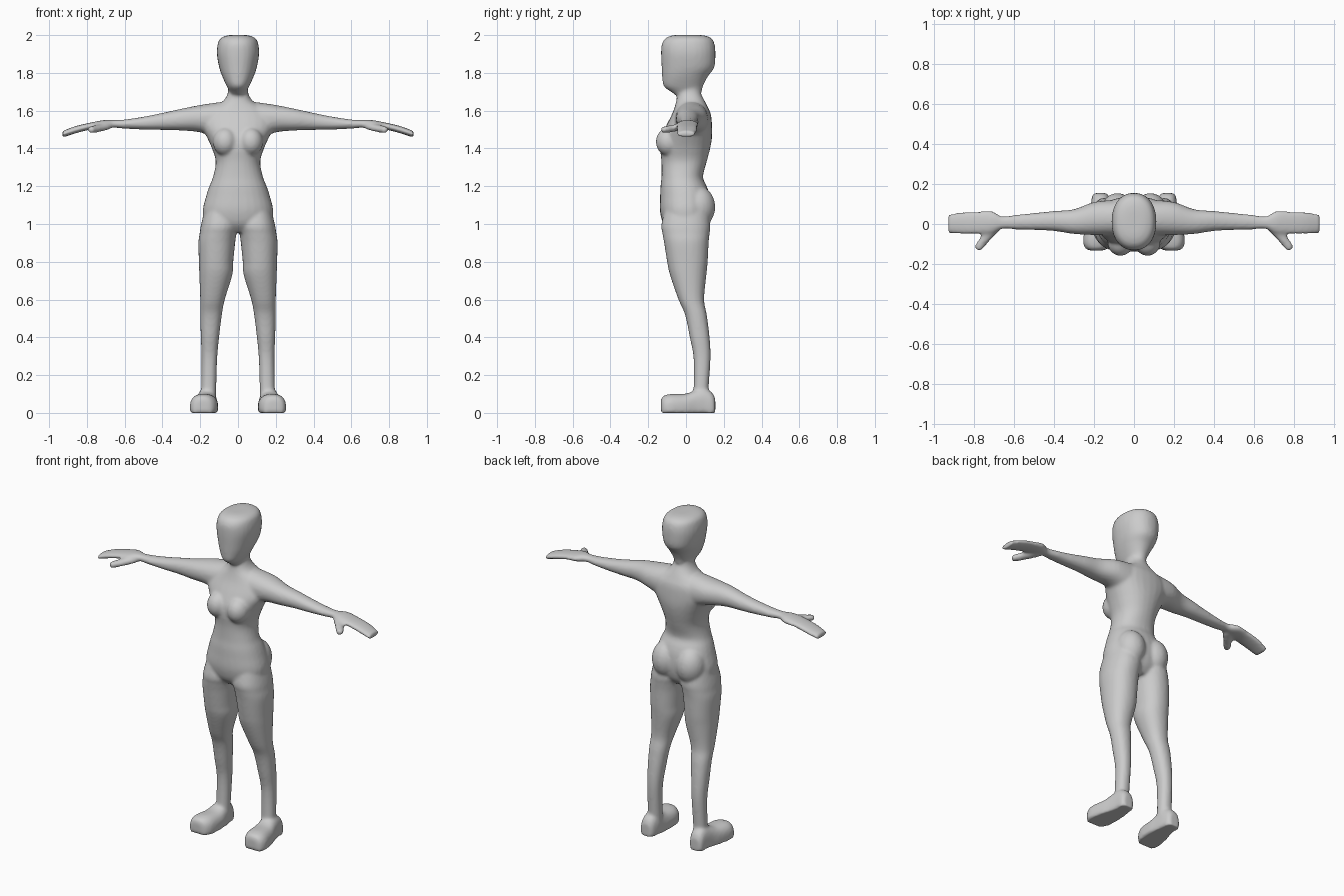
import bpy, bmesh, math
from mathutils import Vector, Matrix

bm = bmesh.new()
SIDES = 28


def spline(rings, steps=4):
    """Catmull-Rom interpolation between the key sections."""
    out = []
    for i in range(len(rings) - 1):
        p = [rings[max(0, min(len(rings) - 1, i + k))] for k in (-1, 0, 1, 2)]
        for s in range(steps):
            t = s / steps
            out.append([0.5 * (2 * b + (c - a) * t + (2 * a - 5 * b + 4 * c - d) * t * t
                               + (3 * b - a - 3 * c + d) * t ** 3) for a, b, c, d in zip(*p)])
    return out + [list(rings[-1])]


def loft(rings, axis, side=1, power=2.2):
    """Closed skin through sections (position, u0, u1, v0, v1) along an axis."""
    loops = []
    for t, u0, u1, v0, v1 in spline(rings):
        loop = []
        for k in range(SIDES):
            a = 2 * math.pi * k / SIDES
            c, s = math.cos(a), math.sin(a)
            u = (u0 + u1) / 2 + (u1 - u0) / 2 * math.copysign(abs(c) ** (2 / power), c)
            v = (v0 + v1) / 2 + (v1 - v0) / 2 * math.copysign(abs(s) ** (2 / power), s)
            x, y, z = {'x': (t, u, v), 'y': (u, t, v), 'z': (u, v, t)}[axis]
            loop.append(bm.verts.new((x * side, y, max(z, 0))))
        loops.append(loop)
    for a, b in zip(loops, loops[1:]):
        for k in range(SIDES):
            n = (k + 1) % SIDES
            bm.faces.new((a[k], a[n], b[n], b[k]))
    bm.faces.new(loops[0][::-1])
    bm.faces.new(loops[-1])


def ball(centre, radii):
    m = Matrix.Translation(Vector(centre)) @ Matrix.Diagonal((*radii, 1))
    bmesh.ops.create_uvsphere(bm, u_segments=24, v_segments=16, radius=1, matrix=m)


# Torso and neck: height, half width, front, back
torso = [(.955, .08, -.08, .08), (1.0, .17, -.12, .115), (1.07, .187, -.138, .13),
         (1.15, .168, -.137, .125), (1.2, .152, -.135, .11), (1.25, .132, -.13, .09),
         (1.33, .118, -.13, .11), (1.4, .138, -.137, .128), (1.46, .165, -.13, .138),
         (1.52, .195, -.105, .138), (1.58, .185, -.075, .132), (1.62, .13, -.06, .115),
         (1.65, .08, -.052, .10), (1.69, .055, -.045, .08), (1.74, .05, -.04, .075)]
loft([(z, -w, w, f, b) for z, w, f, b in torso], 'z')

# Head
head = [(1.672, .035, -.04, .06), (1.70, .045, -.08, .083), (1.73, .06, -.118, .09),
        (1.78, .083, -.126, .115), (1.83, .1, -.129, .15), (1.9, .112, -.132, .156),
        (1.95, .108, -.129, .152), (1.98, .096, -.112, .138), (1.995, .07, -.085, .11),
        (2.001, .035, -.05, .07)]
loft([(z, -w, w, f, b) for z, w, f, b in head], 'z')

# Leg, foot, arm with hand, and thumb sections
leg = [(1.12, .02, .165, -.10, .11), (1.0, .0, .195, -.13, .128), (.95, .008, .203, -.125, .125),
       (.9, .015, .21, -.116, .12), (.8, .025, .207, -.10, .115), (.73, .03, .205, -.085, .108),
       (.6, .07, .2, -.04, .096), (.52, .085, .2, -.005, .11), (.4, .1, .197, .02, .125),
       (.29, .11, .193, .04, .13), (.13, .115, .195, .04, .12), (.05, .115, .2, .03, .12)]
foot = [(-.133, .155, .222, -.03, .07), (-.12, .13, .245, -.04, .09), (-.08, .11, .255, -.04, .1),
        (0, .105, .24, -.04, .102), (.05, .11, .225, -.04, .12), (.1, .115, .215, -.04, .13),
        (.14, .125, .21, -.04, .105), (.155, .14, .195, -.03, .075)]
arm = [(.1, -.06, .12, 1.45, 1.645), (.2, -.055, .11, 1.485, 1.63), (.3, -.05, .074, 1.495, 1.61),
       (.4, -.035, .065, 1.498, 1.588), (.5, -.03, .055, 1.5, 1.568), (.6, -.027, .045, 1.505, 1.553),
       (.66, -.025, .038, 1.51, 1.55), (.71, -.045, .064, 1.505, 1.55), (.78, -.05, .063, 1.5, 1.537),
       (.86, -.05, .06, 1.48, 1.518), (.93, -.045, .047, 1.457, 1.492)]
thumb = [(-.01, .66, .74, 1.502, 1.54), (-.035, .675, .75, 1.495, 1.535),
         (-.07, .71, .772, 1.487, 1.525), (-.11, .745, .797, 1.482, 1.518),
         (-.133, .765, .787, 1.485, 1.512)]
for side in (1, -1):
    loft(leg, 'z', side)
    loft(foot, 'y', side, 2.5)
    loft(arm, 'x', side)
    loft(thumb, 'y', side)
    # Chest and seat fullness
    ball((side * .068, -.09, 1.435), (.065, .07, .075))
    ball((side * .082, .065, 1.09), (.085, .09, .11))

bmesh.ops.recalc_face_normals(bm, faces=bm.faces)
mesh = bpy.data.meshes.new("human_figure")
bm.to_mesh(mesh)
bm.free()
body = bpy.data.objects.new("human_figure", mesh)
bpy.context.collection.objects.link(body)

# Fuse the overlapping parts into one continuous smooth skin
fuse = body.modifiers.new("fuse", 'REMESH')
fuse.mode = 'VOXEL'
fuse.voxel_size = 0.009
fuse.use_smooth_shade = True
soften = body.modifiers.new("soften", 'SMOOTH')
soften.factor = 0.5
soften.iterations = 6
